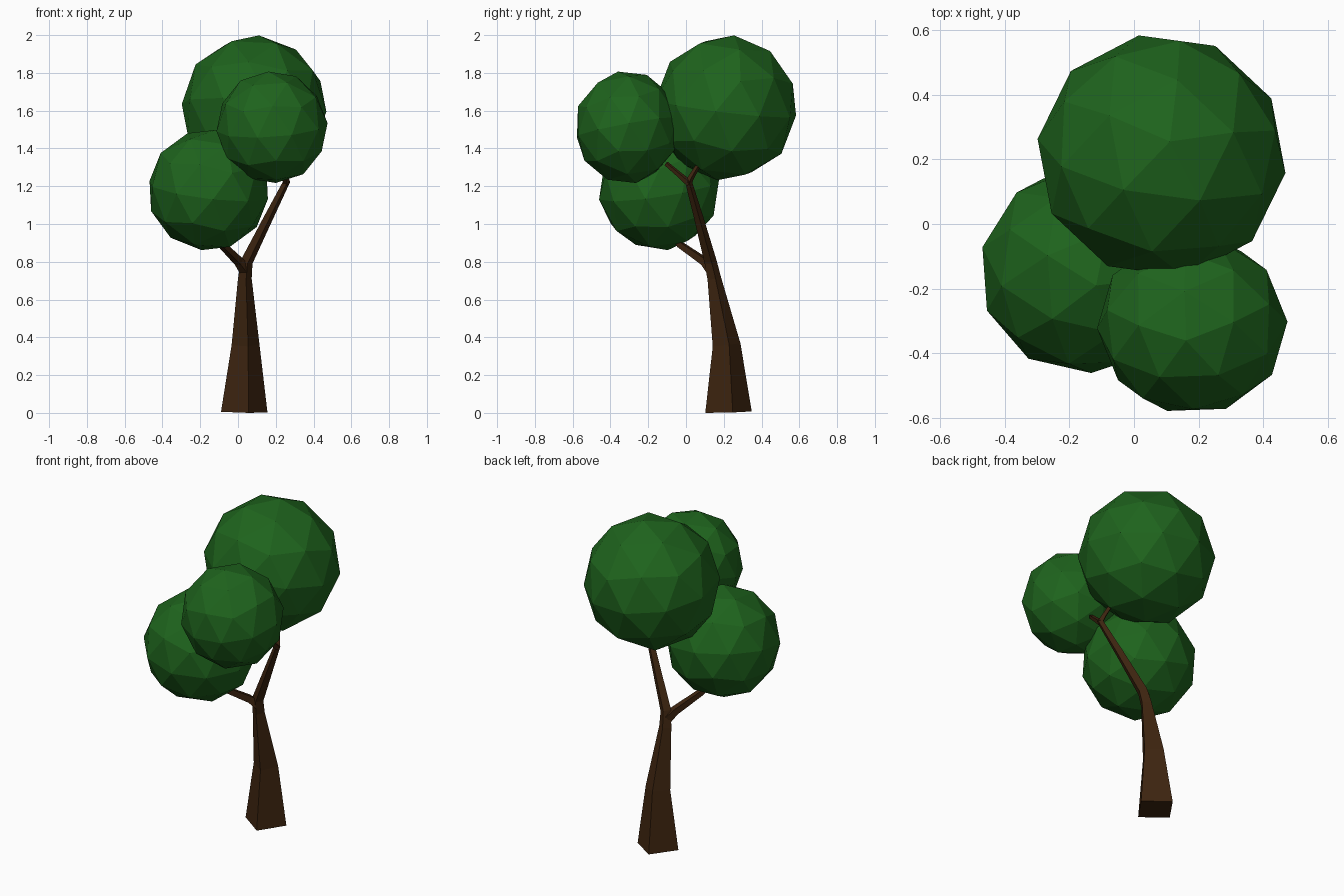
import bpy, bmesh, math
from mathutils import Vector, Matrix, Euler

if "Cube" in bpy.data.objects:
    bpy.data.objects.remove(bpy.data.objects["Cube"])


def material(name, rgb):
    m = bpy.data.materials.new(name)
    m.diffuse_color = (*rgb, 1)
    m.use_nodes = True
    m.node_tree.nodes["Principled BSDF"].inputs["Base Color"].default_value = m.diffuse_color
    return m


bark = material("bark", (0.047, 0.018, 0.005))
leaf = material("leaf", (0.013, 0.125, 0.012))


def add_object(name, bm, mat):
    bmesh.ops.recalc_face_normals(bm, faces=bm.faces[:])
    me = bpy.data.meshes.new(name)
    bm.to_mesh(me)
    bm.free()
    me.materials.append(mat)
    ob = bpy.data.objects.new(name, me)
    bpy.context.collection.objects.link(ob)
    return ob


def limb(name, path, twist=34.6):
    """Four-sided tapering limb through (x, y, z, half diagonal) points."""
    pts = [Vector(p[:3]) for p in path]
    bm = bmesh.new()
    rings = []
    for i, p in enumerate(pts):
        tangent = pts[min(i + 1, len(pts) - 1)] - pts[max(i - 1, 0)]
        turn = Vector((0, 0, 1)).rotation_difference(tangent)
        ring = []
        for k in range(4):
            a = math.radians(45 - twist + 90 * k)
            ring.append(bm.verts.new(
                p + turn @ Vector((math.cos(a), math.sin(a), 0)) * path[i][3]))
        rings.append(ring)
    for lo, hi in zip(rings, rings[1:]):
        for k in range(4):
            bm.faces.new((lo[k], lo[(k + 1) % 4], hi[(k + 1) % 4], hi[k]))
    bm.faces.new(rings[0][::-1])
    bm.faces.new(rings[-1])
    return add_object(name, bm, bark)


def foliage(name, centre, radius, tilt):
    """Faceted leaf ball."""
    bm = bmesh.new()
    bmesh.ops.create_icosphere(bm, subdivisions=2, radius=1)
    rot = Euler([math.radians(a) for a in tilt]).to_matrix().to_4x4()
    bm.transform(Matrix.Translation(centre) @ Matrix.Diagonal((*radius, 1)) @ rot)
    return add_object(name, bm, leaf)


# Trunk, leaning forward and running on into the main branch
limb("trunk", [(0.033, 0.225, 0.004, 0.125), (0.040, 0.215, 0.36, 0.075),
               (0.036, 0.150, 0.71, 0.037), (0.046, 0.130, 0.80, 0.033),
               (0.160, 0.068, 1.03, 0.025), (0.258, 0.013, 1.225, 0.018)])

# Side branch holding the lower leaf ball
limb("side_branch", [(0.036, 0.135, 0.76, 0.034), (0.005, 0.100, 0.80, 0.027),
                     (-0.085, -0.03, 0.89, 0.021), (-0.11, -0.06, 0.93, 0.018)])

# Twigs at the upper fork
limb("front_twig", [(0.258, 0.018, 1.215, 0.019), (0.245, -0.04, 1.265, 0.015),
                    (0.225, -0.105, 1.32, 0.013)])
limb("back_twig", [(0.258, 0.010, 1.215, 0.019), (0.245, 0.035, 1.26, 0.015),
                   (0.225, 0.068, 1.315, 0.013)])

# Leaf balls
foliage("back_foliage", (0.085, 0.21, 1.615), (0.387, 0.381, 0.387), (-6, 5, 10))
foliage("front_foliage", (0.18, -0.312, 1.512), (0.295, 0.28, 0.30), (8, -7, 20))
foliage("left_foliage", (-0.155, -0.143, 1.18), (0.325, 0.322, 0.324), (9, 6, 5))
